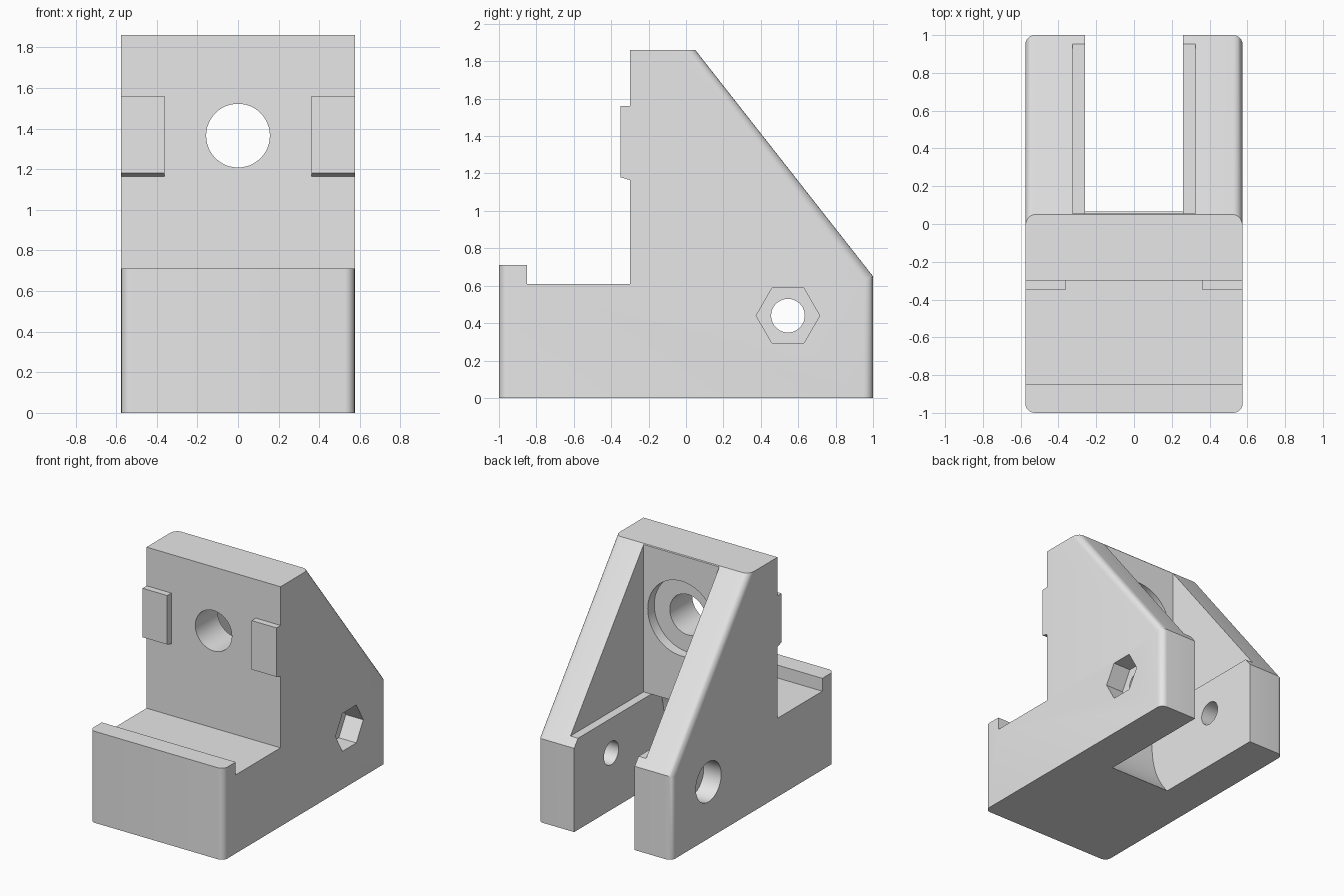
import bpy, bmesh, math
from mathutils import Matrix, Vector

cube = bpy.data.objects.get("Cube")
if cube:
    bpy.data.objects.remove(cube, do_unlink=True)

HALF = 0.575            # half width of the bracket
AXLE = (0.545, 0.44)    # y, z of the cross hole
BORE_Z = 1.365          # height of the hole in the upright wall

grey = bpy.data.materials.new("plain_grey")
grey.use_nodes = True
grey.diffuse_color = (0.8, 0.8, 0.8, 1)
grey.node_tree.nodes["Principled BSDF"].inputs["Base Color"].default_value = (0.8, 0.8, 0.8, 1)


def finish(name, bm):
    bmesh.ops.recalc_face_normals(bm, faces=bm.faces[:])
    mesh = bpy.data.meshes.new(name)
    bm.to_mesh(mesh)
    bm.free()
    mesh.materials.append(grey)
    obj = bpy.data.objects.new(name, mesh)
    bpy.context.collection.objects.link(obj)
    return obj


def prism(profile, x0, x1):
    """Extrude a closed (y, z) profile along x."""
    bm = bmesh.new()
    face = bm.faces.new([bm.verts.new((x0, y, z)) for y, z in profile])
    ext = bmesh.ops.extrude_face_region(bm, geom=[face])["geom"]
    verts = [g for g in ext if isinstance(g, bmesh.types.BMVert)]
    bmesh.ops.translate(bm, verts=verts, vec=(x1 - x0, 0, 0))
    return bm


def rod(axis, centre, start, end, radius, sides):
    """Cylinder along x or y, from start to end on that axis."""
    bm = bmesh.new()
    mid = (start + end) / 2
    if axis == "X":
        place = Matrix.Translation((mid, *centre)) @ Matrix.Rotation(math.pi / 2, 4, "Y")
    else:
        place = Matrix.Translation((centre[0], mid, centre[1])) @ Matrix.Rotation(math.pi / 2, 4, "X")
    bmesh.ops.create_cone(bm, cap_ends=True, segments=sides, radius1=radius,
                          radius2=radius, depth=end - start, matrix=place)
    return bm


def cut(body, bm):
    cutter = finish("cutter", bm)
    cutter.hide_render = True
    mod = body.modifiers.new("cut", "BOOLEAN")
    mod.operation = "DIFFERENCE"
    mod.solver = "EXACT"
    mod.object = cutter
    bpy.context.view_layer.objects.active = body
    bpy.ops.object.modifier_apply(modifier=mod.name)
    bpy.data.objects.remove(cutter, do_unlink=True)


# Bracket body: side profile with front lip, upright wall and sloped back
bm = prism([(-1, 0), (1, 0), (1, 0.65), (0.05, 1.86), (-0.3, 1.86),
            (-0.3, 0.61), (-0.85, 0.61), (-0.85, 0.71), (-1, 0.71)], -HALF, HALF)
bmesh.ops.recalc_face_normals(bm, faces=bm.faces[:])


# Round the side edges of the front, the back and the slope
def is_rounded(edge):
    a, b = (v.co for v in edge.verts)
    if abs(a.x - b.x) > 0.01 or abs(a.z - b.z) < 0.2:
        return False
    return a.y + b.y < -1.9 or a.y + b.y > 0.5


bmesh.ops.bevel(bm, geom=[e for e in bm.edges if is_rounded(e)], offset=0.05,
                offset_type="OFFSET", segments=6, profile=0.5, affect="EDGES")
body = finish("bracket_body", bm)

# Open pocket between the two side ribs
POCKET_Y, LEDGE = 0.055, 0.71
cut(body, prism([(POCKET_Y, LEDGE), (1.3, LEDGE), (1.3, 2.1), (POCKET_Y, 2.1)], -0.325, 0.325))

# Narrower wheel slot with a curved inner end around the axle
R = 0.65
top = math.asin((LEDGE - AXLE[1]) / R)
bottom = -math.radians(50)
arc = []
for i in range(25):
    a = top + (bottom - top) * i / 24
    arc.append((AXLE[0] - R * math.cos(a), AXLE[1] + R * math.sin(a)))
cut(body, prism(arc + [(1.3, arc[-1][1]), (1.3, 0.9), (0.3, 0.9), (POCKET_Y, LEDGE)], -0.26, 0.26))

# Axle hole, round recess on the right, hexagonal nut recess on the left
cut(body, rod("X", AXLE, -0.8, 0.8, 0.09, 40))
cut(body, rod("X", AXLE, -0.8, -HALF + 0.15, 0.155, 48))
hexagon = [(AXLE[0] + 0.17 * math.cos(i * math.pi / 3),
            AXLE[1] + 0.17 * math.sin(i * math.pi / 3)) for i in range(6)]
cut(body, prism(hexagon, HALF - 0.15, 0.8))

# Hole through the upright wall, with a wide shallow recess at the back
cut(body, rod("Y", (0, BORE_Z), -0.5, 0.3, 0.157, 48))
cut(body, rod("Y", (0, BORE_Z), POCKET_Y - 0.08, 0.2, 0.29, 64))

# Locating pads on the front of the wall
pad = [(-0.3, 1.165), (-0.35, 1.18), (-0.35, 1.56), (-0.3, 1.56)]
for name, x0, x1 in (("right_pad", -HALF, -0.363), ("left_pad", 0.363, HALF)):
    finish(name, prism(pad, x0, x1))

# Smooth shading on the rounded surfaces only
bpy.ops.object.select_all(action="DESELECT")
body.select_set(True)
bpy.context.view_layer.objects.active = body
bpy.ops.object.shade_smooth_by_angle(angle=math.radians(30))
